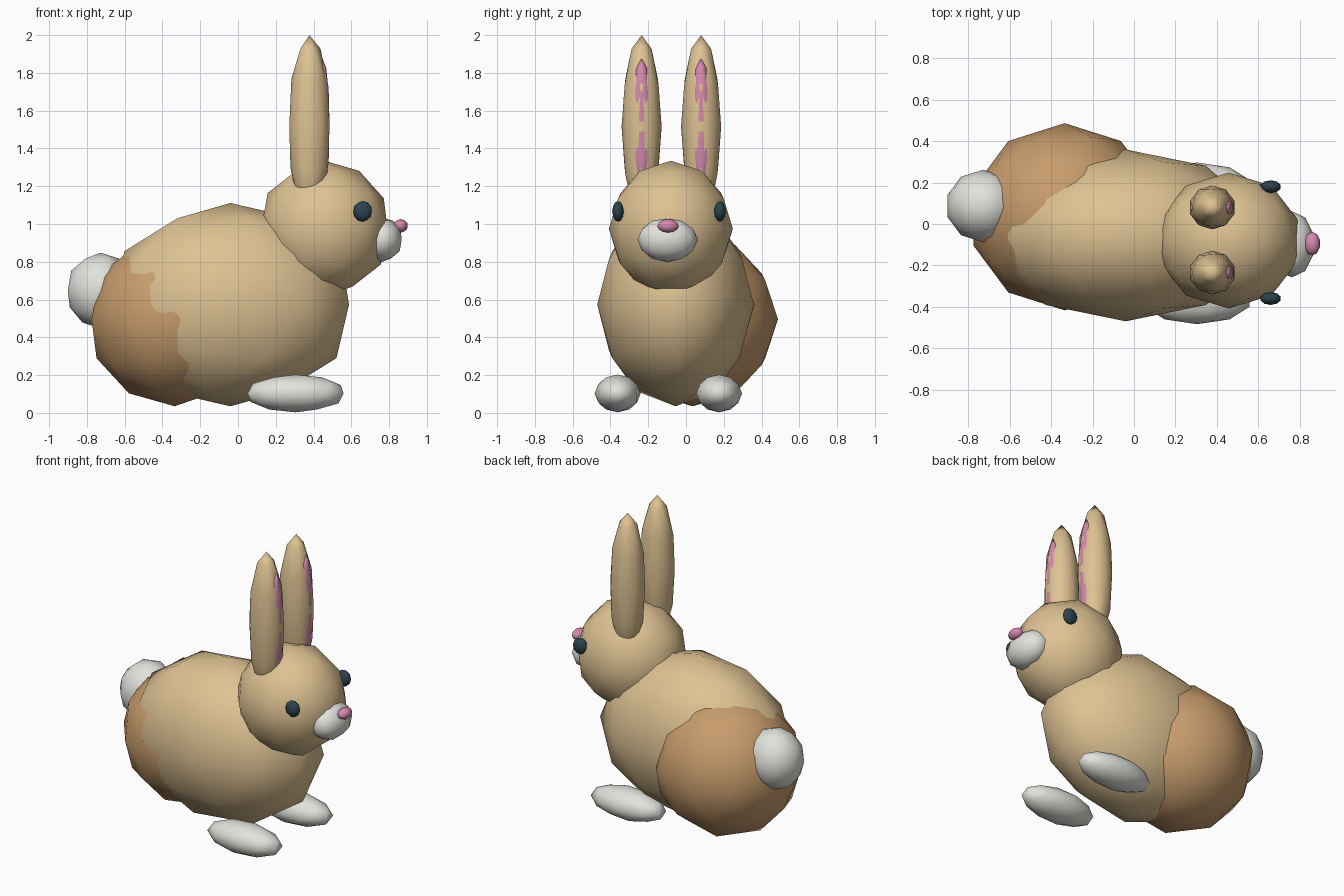
import bpy

if "Cube" in bpy.data.objects:
    bpy.data.objects.remove(bpy.data.objects["Cube"])


def material(name, rgb):
    m = bpy.data.materials.new(name)
    m.diffuse_color = (*rgb, 1.0)
    m.use_nodes = True
    m.node_tree.nodes["Principled BSDF"].inputs["Base Color"].default_value = m.diffuse_color
    return m


TAN = material("tan_fur", (0.73, 0.54, 0.29))
BROWN = material("brown_fur", (0.57, 0.33, 0.15))
WHITE = material("white_fur", (0.76, 0.76, 0.72))
PINK = material("pink", (0.66, 0.25, 0.42))
DARK = material("dark_eye", (0.025, 0.055, 0.08))


def blob(name, centre, radii, mat):
    """Smooth low-poly ellipsoid."""
    bpy.ops.mesh.primitive_ico_sphere_add(subdivisions=2, radius=1.0, location=centre)
    ob = bpy.context.object
    ob.name = name
    ob.scale = radii
    bpy.ops.object.transform_apply(location=False, rotation=False, scale=True)
    bpy.ops.object.shade_smooth()
    ob.data.materials.append(mat)
    return ob


# Torso, haunch and tail
blob("body", (-0.04, -0.055, 0.573), (0.66, 0.415, 0.538), TAN)
blob("haunch", (-0.335, 0.035, 0.496), (0.463, 0.452, 0.461), BROWN)
blob("tail", (-0.728, 0.087, 0.648), (0.182, 0.175, 0.2), WHITE)

# Head and face
blob("head", (0.457, -0.08, 0.975), (0.352, 0.328, 0.36), TAN)
blob("muzzle", (0.762, -0.098, 0.917), (0.11, 0.16, 0.118), WHITE)
blob("nose", (0.861, -0.095, 0.99), (0.039, 0.057, 0.036), PINK)

# Paired parts, one on each side
for side, ear_y, eye_y, foot_y in (("right", -0.235, -0.36, -0.362),
                                   ("left", 0.08, 0.18, 0.175)):
    blob("ear_" + side, (0.378, ear_y, 1.515), (0.112, 0.106, 0.485), TAN)
    blob("inner_ear_" + side, (0.446, ear_y, 1.52), (0.04, 0.055, 0.36), PINK)
    blob("eye_" + side, (0.66, eye_y, 1.067), (0.051, 0.031, 0.055), DARK)
    blob("foot_" + side, (0.305, foot_y, 0.103), (0.267, 0.122, 0.1), WHITE)
